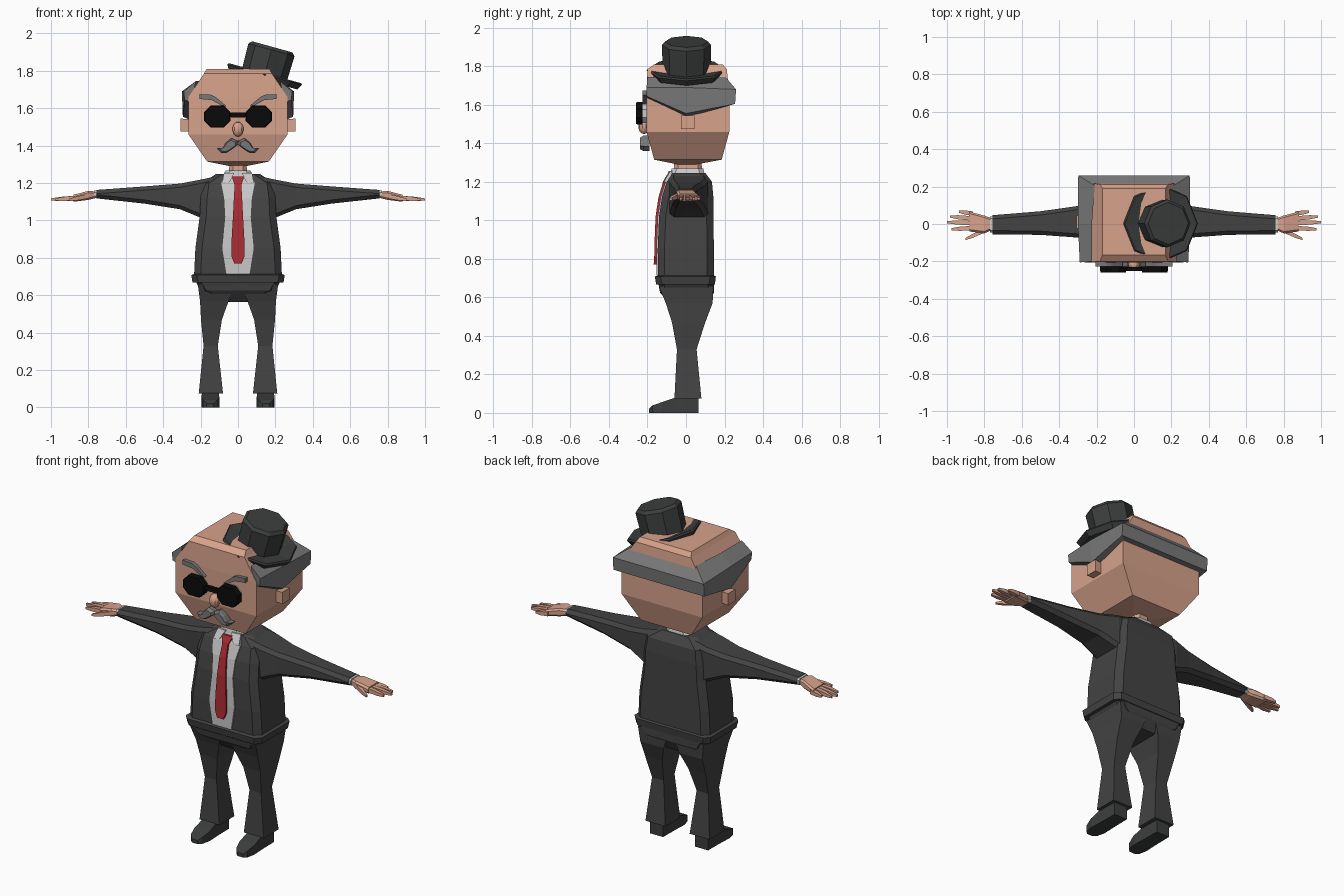
import bpy, bmesh, math
from mathutils import Matrix, Vector

if "Cube" in bpy.data.objects:
    bpy.data.objects.remove(bpy.data.objects["Cube"])


def material(name, rgb):
    m = bpy.data.materials.new(name)
    m.diffuse_color = (*rgb, 1)
    m.use_nodes = True
    m.node_tree.nodes["Principled BSDF"].inputs["Base Color"].default_value = m.diffuse_color
    return m


SUIT = material("charcoal_cloth", (0.056, 0.056, 0.056))
HAT = material("dark_felt", (0.045, 0.047, 0.047))
SKIN = material("skin", (0.68, 0.36, 0.26))
HAIR = material("grey_hair", (0.19, 0.19, 0.19))
WHITE = material("white_cloth", (0.58, 0.58, 0.58))
RED = material("red_silk", (0.40, 0.025, 0.035))
BLACK = material("black_glass", (0.003, 0.003, 0.003))


def rect(a0, a1, b0, b1, c=0.0):
    """Rectangle in 2D, with corners cut by c."""
    if c == 0:
        return [(a0, b0), (a1, b0), (a1, b1), (a0, b1)]
    return [(a0 + c, b0), (a1 - c, b0), (a1, b0 + c), (a1, b1 - c),
            (a1 - c, b1), (a0 + c, b1), (a0, b1 - c), (a0, b0 + c)]


def loft(name, rings, mat, matrix=None):
    """Skin a list of equal-length 3D rings and cap both ends."""
    bm = bmesh.new()
    vs = [[bm.verts.new(p) for p in r] for r in rings]
    n = len(vs[0])
    for a, b in zip(vs, vs[1:]):
        for i in range(n):
            j = (i + 1) % n
            bm.faces.new((a[i], a[j], b[j], b[i]))
    bm.faces.new(vs[0][::-1])
    bm.faces.new(vs[-1])
    bmesh.ops.recalc_face_normals(bm, faces=bm.faces[:])
    if matrix:
        bm.transform(matrix)
    me = bpy.data.meshes.new(name)
    bm.to_mesh(me)
    bm.free()
    me.materials.append(mat)
    ob = bpy.data.objects.new(name, me)
    bpy.context.collection.objects.link(ob)
    return ob


def stack(name, rows, mat, c=0.0):
    """Rows of (z, x0, x1, y0, y1) stacked upward."""
    return loft(name, [[(x, y, z) for x, y in rect(x0, x1, y0, y1, c)]
                       for z, x0, x1, y0, y1 in rows], mat)


def along_x(name, rows, mat, s, c=0.0):
    """Rows of (x, y0, y1, z0, z1) running outward on side s."""
    return loft(name, [[(s * x, y, z) for y, z in rect(y0, y1, z0, z1, c)]
                       for x, y0, y1, z0, z1 in rows], mat)


def prism(name, pts, y0, y1, mat, s=1, shrink=1.0):
    """Polygon in x, z extruded in y; the front can be shrunk for a bevel."""
    cx = sum(p[0] for p in pts) / len(pts)
    cz = sum(p[1] for p in pts) / len(pts)
    front = [(s * (cx + (x - cx) * shrink), y0, cz + (z - cz) * shrink) for x, z in pts]
    mid = [(s * x, y0 + (y1 - y0) * 0.35, z) for x, z in pts]
    return loft(name, [front, mid, [(s * x, y1, z) for x, z in pts]], mat)


# Head and neck
stack("head", [(1.288, -.03, .03, -.03, .04), (1.315, -.165, .165, -.165, .185),
               (1.46, -.265, .265, -.205, .225), (1.66, -.265, .265, -.205, .225),
               (1.785, -.182, .182, -.2, .212), (1.81, -.168, .168, -.165, .19)], SKIN)
stack("neck", [(1.22, -.05, .05, -.065, .085), (1.32, -.045, .045, -.06, .08)], SKIN, .02)

# Hair band around the sides and back
half = [[(.25, -.2, 1.63), (.285, -.205, 1.645), (.29, -.205, 1.69), (.225, -.2, 1.745)],
        [(.25, 0, 1.535), (.295, 0, 1.555), (.3, 0, 1.69), (.225, 0, 1.745)],
        [(.25, .215, 1.60), (.297, .255, 1.605), (.298, .26, 1.68), (.21, .205, 1.745)]]
mirrored = [[(-x, y, z) for x, y, z in r] for r in reversed(half)]
loft("hair_band", half + mirrored, HAIR)

# Nose
bpy.ops.mesh.primitive_uv_sphere_add(segments=10, ring_count=7, radius=1)
nose = bpy.context.object
nose.name = "nose"
nose.data.transform(Matrix.Translation((0, -.218, 1.488)) @ Matrix.Diagonal((.031, .03, .04, 1)))
nose.data.materials.append(SKIN)
bpy.ops.object.shade_smooth_by_angle()

# Paired face parts
for s, side in ((1, "left"), (-1, "right")):
    along_x("ear_" + side, [(.25, -.02, .04, 1.475, 1.54), (.308, -.025, .045, 1.475, 1.545)], SKIN, s)
    prism("lens_" + side, rect(.04, .182, 1.497, 1.615, .036), -.26, -.226, BLACK, s, .94)
    prism("eye_" + side, rect(.06, .165, 1.505, 1.605, .03), -.226, -.2, WHITE, s)
    prism("eyebrow_" + side, [(.062, 1.612), (.07, 1.605), (.14, 1.643), (.205, 1.65),
                              (.205, 1.675), (.145, 1.672), (.12, 1.66)], -.226, -.2, HAIR, s)
    prism("moustache_" + side, [(0, 1.405), (.025, 1.385), (.06, 1.362), (.09, 1.36), (.115, 1.385),
                                (.085, 1.385), (.065, 1.415), (.035, 1.44), (0, 1.425)],
          -.238, -.19, HAIR, s, .75)
prism("glasses_bridge", rect(-.045, .045, 1.55, 1.577, .008), -.25, -.23, BLACK)

# Top hat, tilted to one side
tilt = Matrix.Translation((.14, .003, 1.772)) @ Matrix.Rotation(math.radians(15.5), 4, 'Y')


def octagons(rows):
    return [[(r * math.cos(i * math.pi / 4), r * math.sin(i * math.pi / 4), z)
             for i in range(8)] for r, z in rows]


loft("hat_brim", octagons([(.13, -.018), (.19, -.022), (.207, .008), (.2, .016), (.125, .006)]), HAT, tilt)
loft("hat_crown", octagons([(.124, 0), (.128, .145), (.112, .162)]), HAT, tilt)

# Jacket body: (z, half width, front y, back y)
body = [(.70, .235, -.145, .145), (.85, .228, -.147, .145), (1.02, .205, -.14, .142),
        (1.12, .2, -.125, .142), (1.2, .19, -.1, .135), (1.247, .12, -.07, .1)]
stack("jacket", [(z, -w, w, f, b) for z, w, f, b in body], SUIT, .035)
stack("jacket_hem", [(.668, -.243, .243, -.155, .15), (.708, -.25, .25, -.162, .155),
                     (.714, -.235, .235, -.147, .146)], SUIT, .03)

# Shirt panel and tie follow the jacket front
shirt_w = (.062, .084, .068, .074, .09, .068)
stack("shirt_front", [(max(z, .714), -w, w, r - .007, r + .002)
                      for (z, _, r, _), w in zip(body, shirt_w)], WHITE)
tie = [(.77, .02, -.15), (.81, .036, -.147), (.9, .034, -.145), (1.02, .027, -.14), (1.12, .022, -.125),
       (1.19, .018, -.104), (1.2, .022, -.102), (1.235, .034, -.082)]
stack("tie", [(z, -w, w, f - .018, f - .004) for z, w, f in tie], RED)
stack("collar", [(1.225, -.09, .09, -.085, .1), (1.268, -.065, .065, -.075, .09)], WHITE, .025)
for s, side in ((1, "left"), (-1, "right")):
    loft("collar_wing_" + side, [[(s * x, y + d, z) for x, y, z in
         ((.02, -.09, 1.255), (.075, -.082, 1.255), (.085, -.115, 1.2), (.045, -.112, 1.205))]
         for d in (0, .012)], WHITE)

# Trousers seat
stack("trousers_seat", [(.565, -.07, .07, -.085, .115), (.625, -.2, .2, -.135, .145),
                        (.68, -.23, .23, -.145, .145)], SUIT, .03)

for s, side in ((1, "left"), (-1, "right")):
    # Trouser leg and shoe
    leg = [(.075, .08, .21, -.06, .08), (.33, .108, .184, -.047, .055), (.47, .086, .198, -.073, .1),
           (.57, .05, .203, -.105, .138), (.66, .02, .215, -.142, .143)]
    stack("trouser_leg_" + side, [(z, s * a, s * b, f, r) for z, a, b, f, r in leg], SUIT) \
        if s == 1 else stack("trouser_leg_" + side, [(z, -b, -a, f, r) for z, a, b, f, r in leg], SUIT)
    shoe = [(.065, .105, .19, .085), (-.06, .103, .192, .078), (-.125, .1, .196, .056),
            (-.175, .112, .186, .038), (-.192, .13, .168, .022)]
    loft("shoe_" + side, [[(s * x, y, z) for x, z in rect(a, b, 0, h)] for y, a, b, h in shoe], HAT)

    # Sleeve, cuff and hand
    along_x("sleeve_" + side, [(.1, -.085, .11, 1.0, 1.24), (.2, -.085, .115, 1.015, 1.218),
                               (.31, -.072, .095, 1.06, 1.197), (.5, -.058, .068, 1.09, 1.182),
                               (.757, -.055, .047, 1.118, 1.163)], SUIT, s, .02)
    along_x("cuff_" + side, [(.745, -.045, .04, 1.12, 1.16), (.77, -.045, .04, 1.12, 1.16)], WHITE, s, .01)
    along_x("palm_" + side, [(.76, -.032, .03, 1.12, 1.155), (.80, -.05, .045, 1.11, 1.158),
                             (.88, -.04, .066, 1.1, 1.137)], SKIN, s, .01)
    digits = [((.86, .055, 1.118), (.935, .066, 1.112)), ((.87, .03, 1.12), (.985, .04, 1.112)),
              ((.87, .005, 1.12), (1.0, .01, 1.112)), ((.87, -.022, 1.12), (.975, -.028, 1.112)),
              ((.80, -.035, 1.13), (.90, -.08, 1.11))]
    for i, (a, b) in enumerate(digits):
        a, b = Vector(a), Vector(b)
        rows = [(p.x, p.y - w, p.y + w, p.z - w, p.z + w)
                for p, w in ((a, .012), (a.lerp(b, .6), .011), (b, .006))]
        along_x(("thumb_" if i == 4 else f"finger_{i + 1}_") + side, rows, SKIN, s)
